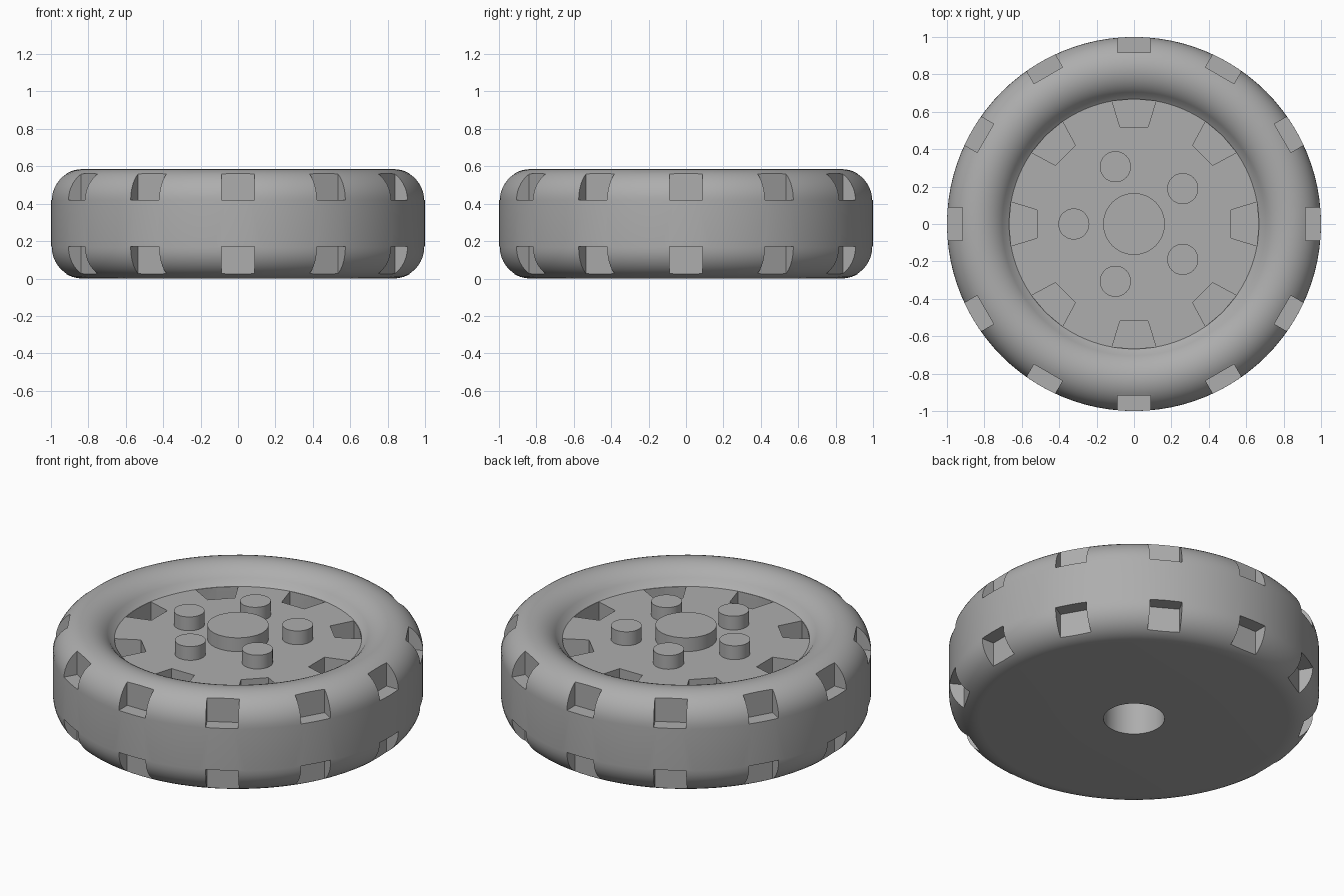
import bpy, bmesh
from math import pi, cos, sin
from mathutils import Matrix

cube = bpy.data.objects.get("Cube")
if cube:
    bpy.data.objects.remove(cube, do_unlink=True)

HEIGHT, FILLET, DISC_Z = 0.585, 0.168, 0.49
RING = 1 - FILLET

grey = bpy.data.materials.new("light_grey")
grey.use_nodes = True
tone = (0.42, 0.42, 0.42, 1)
grey.diffuse_color = tone
grey.node_tree.nodes["Principled BSDF"].inputs["Base Color"].default_value = tone


def make_object(name, bm):
    bmesh.ops.recalc_face_normals(bm, faces=bm.faces)
    mesh = bpy.data.meshes.new(name)
    bm.to_mesh(mesh)
    bm.free()
    mesh.materials.append(grey)
    obj = bpy.data.objects.new(name, mesh)
    bpy.context.collection.objects.link(obj)
    return obj


def prism(bm, outline, z0, z1, angle):
    """Extrude an outline from z0 to z1, turned about the axle."""
    face = bm.faces.new([bm.verts.new((x, y, z0)) for x, y in outline])
    top = bmesh.ops.extrude_face_region(bm, geom=[face])["geom"]
    new = [g for g in top if isinstance(g, bmesh.types.BMVert)]
    bmesh.ops.translate(bm, verts=new, vec=(0, 0, z1 - z0))
    bmesh.ops.rotate(bm, verts=new + list(face.verts),
                     matrix=Matrix.Rotation(angle, 3, "Z"))


def cut(target, cutter):
    cutter.hide_render = True
    mod = target.modifiers.new(cutter.name, "BOOLEAN")
    mod.operation, mod.solver, mod.object = "DIFFERENCE", "EXACT", cutter
    bpy.context.view_layer.objects.active = target
    bpy.ops.object.modifier_apply(modifier=mod.name)
    bpy.data.objects.remove(cutter, do_unlink=True)


def smooth(obj):
    bpy.ops.object.select_all(action="DESELECT")
    obj.select_set(True)
    bpy.context.view_layer.objects.active = obj
    bpy.ops.object.shade_smooth_by_angle(angle=pi / 6)


def arc(cz, start, end, steps=10):
    angles = [start + (end - start) * i / steps for i in range(steps + 1)]
    return [(RING + FILLET * cos(a), cz + FILLET * sin(a)) for a in angles]


# Wheel body: axle socket underneath, rounded tyre, recessed disc on top
profile = [(0, 0.4), (0.165, 0.4), (0.165, 0)]
profile += arc(FILLET, -pi / 2, 0)
profile += arc(HEIGHT - FILLET, 0, pi, 22)
profile += [(RING - FILLET, DISC_Z - 0.1)]
profile = [p for p in profile if p[0] > RING or p[1] > DISC_Z or p[1] <= 0.4 and p[0] < 0.2 or p[1] < 0.01]
profile += [(0.668, DISC_Z), (0, DISC_Z)]
bm = bmesh.new()
verts = [bm.verts.new((r, 0, z)) for r, z in profile]
edges = [bm.edges.new(pair) for pair in zip(verts, verts[1:])]
bmesh.ops.spin(bm, geom=verts + edges, axis=(0, 0, 1), cent=(0, 0, 0),
               angle=2 * pi, steps=96, use_duplicate=False)
bmesh.ops.remove_doubles(bm, verts=bm.verts, dist=0.0005)
wheel = make_object("wheel_body", bm)

# Tread notches along both shoulders
bm = bmesh.new()
notch = [(0.917, -0.088), (1.1, -0.088), (1.1, 0.088), (0.917, 0.088)]
for i in range(12):
    for z0, z1 in ((-0.1, 0.17), (0.42, 0.7)):
        prism(bm, notch, z0, z1, i * pi / 6)
cut(wheel, make_object("tread_notches", bm))

# Tapered pockets around the edge of the disc
bm = bmesh.new()
pocket = [(0.518, -0.075), (0.657, -0.117), (0.667, 0),
          (0.657, 0.117), (0.518, 0.075)]
for i in range(8):
    prism(bm, pocket, 0.36, DISC_Z + 0.01, i * pi / 4)
cut(wheel, make_object("disc_pockets", bm))
smooth(wheel)


# Hub and five lug studs
def stud(name, radius, x, y, sides):
    bm = bmesh.new()
    bmesh.ops.create_cone(bm, cap_ends=True, segments=sides, radius1=radius,
                          radius2=radius, depth=0.12,
                          matrix=Matrix.Translation((x, y, 0.512)))
    smooth(make_object(name, bm))


stud("hub", 0.165, 0, 0, 64)
for i in range(5):
    a = pi + i * 2 * pi / 5
    stud(f"lug_stud_{i + 1}", 0.083, 0.322 * cos(a), 0.322 * sin(a), 40)
